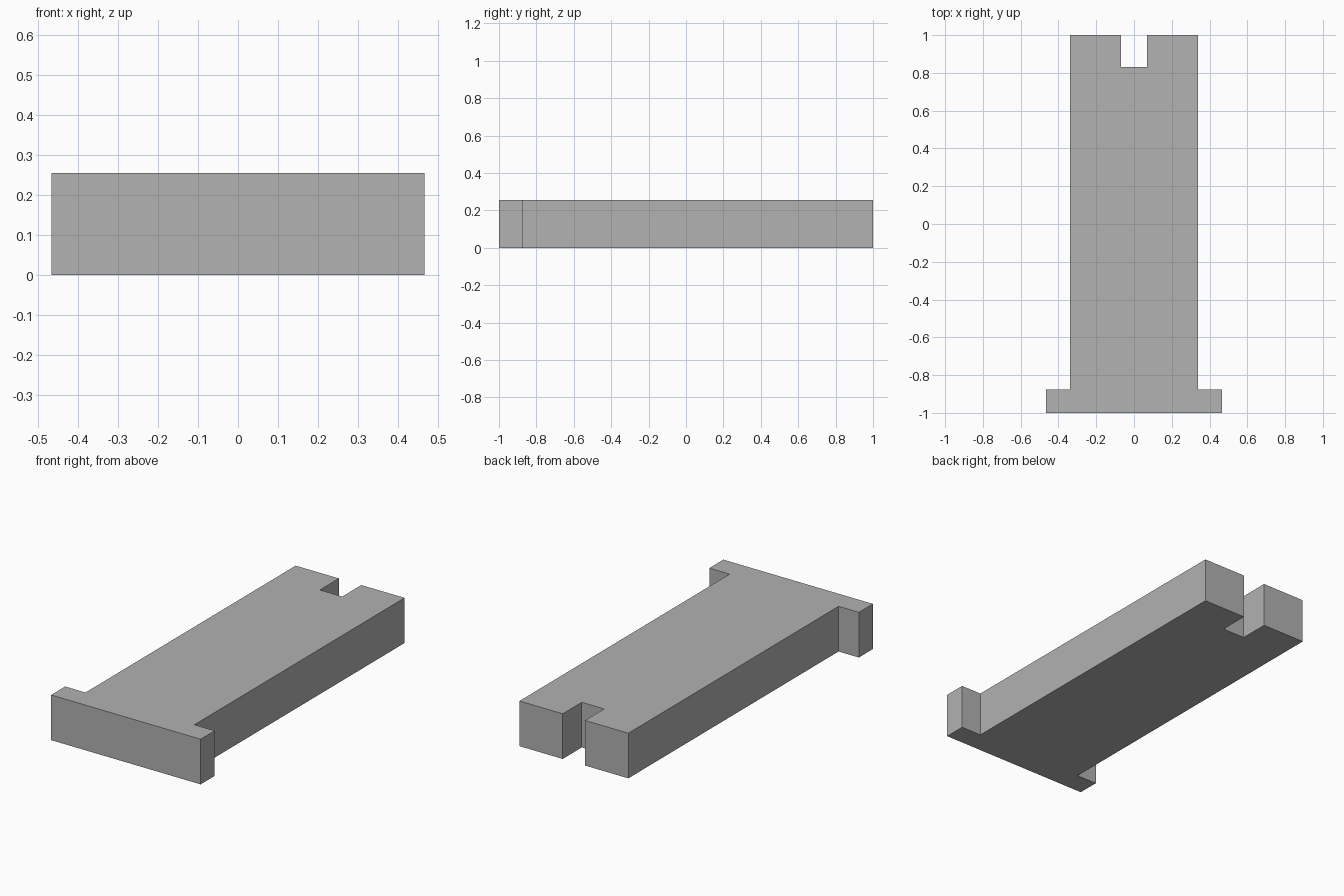
import bpy
import bmesh

cube = bpy.data.objects.get("Cube")
if cube:
    bpy.data.objects.remove(cube, do_unlink=True)

HEIGHT = 0.255

# Single plain grey
grey = bpy.data.materials.new("plain_grey")
grey.use_nodes = True
colour = (0.445, 0.445, 0.445, 1)
grey.diffuse_color = colour
grey.node_tree.nodes["Principled BSDF"].inputs["Base Color"].default_value = colour

# Right half of the outline: end flange, long body, slot in the back end
half = [(0.467, -1), (0.467, -0.875), (0.34, -0.875),
        (0.34, 1), (0.07, 1), (0.07, 0.83)]
outline = half + [(-x, y) for x, y in reversed(half)]

# Extrude the mirrored outline into a solid slab
bm = bmesh.new()
base = bm.faces.new([bm.verts.new((x, y, 0)) for x, y in outline])
top = bmesh.ops.extrude_face_region(bm, geom=[base], use_keep_orig=True)["geom"]
bmesh.ops.translate(bm, vec=(0, 0, HEIGHT),
                    verts=[v for v in top if isinstance(v, bmesh.types.BMVert)])
bmesh.ops.recalc_face_normals(bm, faces=bm.faces)

mesh = bpy.data.meshes.new("slotted_slab")
bm.to_mesh(mesh)
bm.free()
mesh.materials.append(grey)
slab = bpy.data.objects.new("slotted_slab", mesh)
bpy.context.collection.objects.link(slab)
